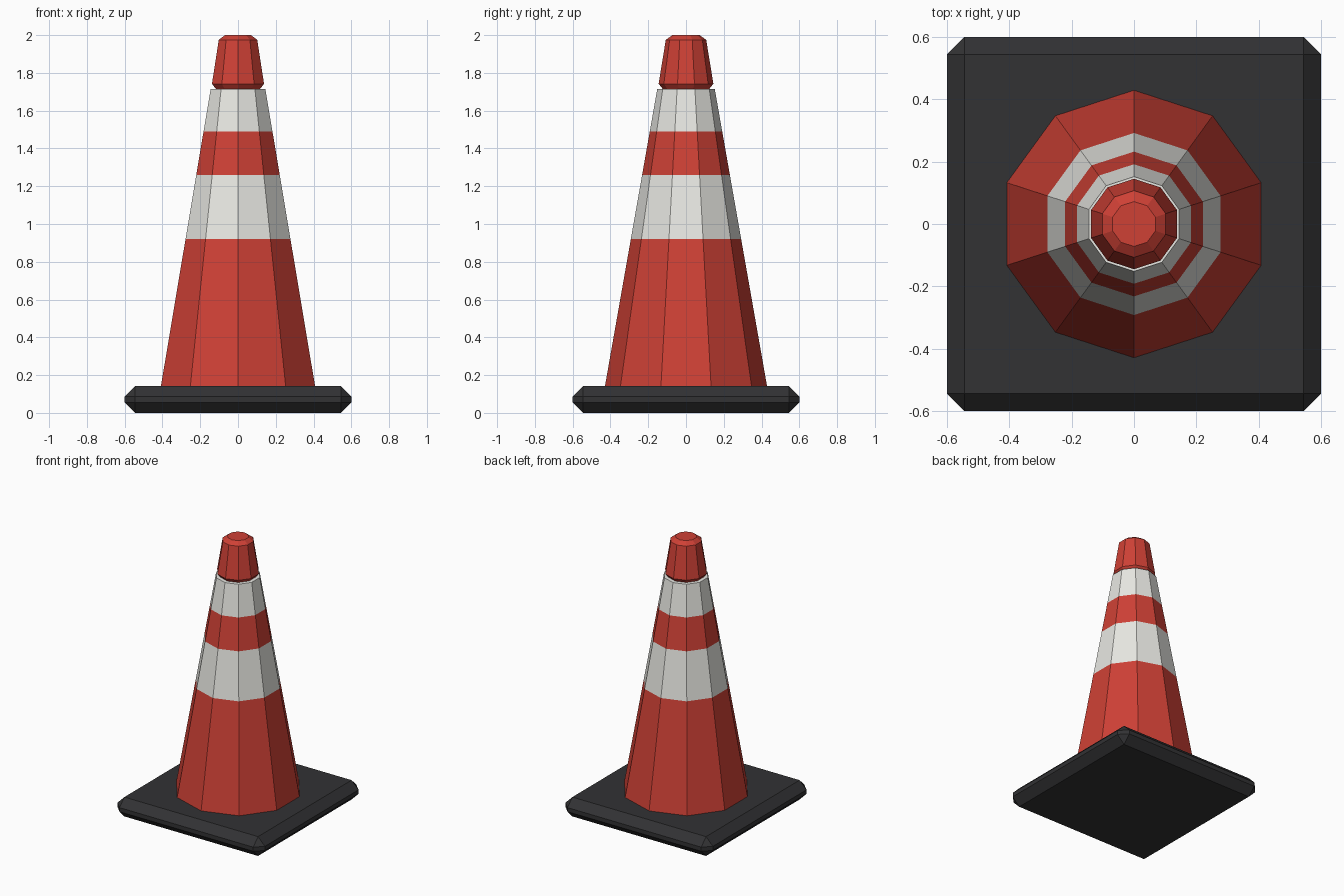
import bpy, bmesh, math

if "Cube" in bpy.data.objects:
    bpy.data.objects.remove(bpy.data.objects["Cube"])

SIDES = 10


def material(name, rgb):
    m = bpy.data.materials.new(name)
    m.diffuse_color = (*rgb, 1)
    m.use_nodes = True
    m.node_tree.nodes["Principled BSDF"].inputs["Base Color"].default_value = m.diffuse_color
    return m


red = material("red_plastic", (0.62, 0.052, 0.036))
white = material("white_band", (0.80, 0.80, 0.76))
black = material("black_rubber", (0.032, 0.032, 0.034))


def add_object(name, bm, mats):
    bmesh.ops.recalc_face_normals(bm, faces=bm.faces)
    mesh = bpy.data.meshes.new(name)
    bm.to_mesh(mesh)
    bm.free()
    for m in mats:
        mesh.materials.append(m)
    ob = bpy.data.objects.new(name, mesh)
    bpy.context.collection.objects.link(ob)
    return ob


def lathe(name, profile, bands, mats):
    """Ten-sided revolve of (radius, z) points; bands = material index per row."""
    bm = bmesh.new()
    rings = []
    for r, z in profile:
        angles = [math.pi / 2 + i * math.tau / SIDES for i in range(SIDES)]
        rings.append([bm.verts.new((r * math.cos(a), r * math.sin(a), z)) for a in angles])
    for lower, upper, band in zip(rings, rings[1:], bands):
        for i in range(SIDES):
            j = (i + 1) % SIDES
            bm.faces.new((lower[i], lower[j], upper[j], upper[i])).material_index = band
    bm.faces.new(rings[0]).material_index = bands[0]
    bm.faces.new(rings[-1]).material_index = bands[-1]
    return add_object(name, bm, mats)


# Square rubber foot with chamfered edges
bm = bmesh.new()
bmesh.ops.create_cube(bm, size=1)
for v in bm.verts:
    v.co = (v.co.x * 1.2, v.co.y * 1.2, (v.co.z + 0.5) * 0.142)
bmesh.ops.bevel(bm, geom=bm.edges[:], offset=0.056, segments=1, affect='EDGES')
add_object("base", bm, [black])

# Tapered body with two reflective bands
heights = [0.13, 0.92, 1.26, 1.49, 1.716]
body = [(0.429 - (z - 0.142) * 0.176, z) for z in heights]
lathe("cone_body", body, [0, 1, 0, 1], [red, white])

# Chamfered tip, its lower edge tucked in above the body
tip = [(0.122, 1.714), (0.145, 1.742), (0.107, 1.975), (0.072, 2.0)]
lathe("cone_tip", tip, [0, 0, 0], [red])
